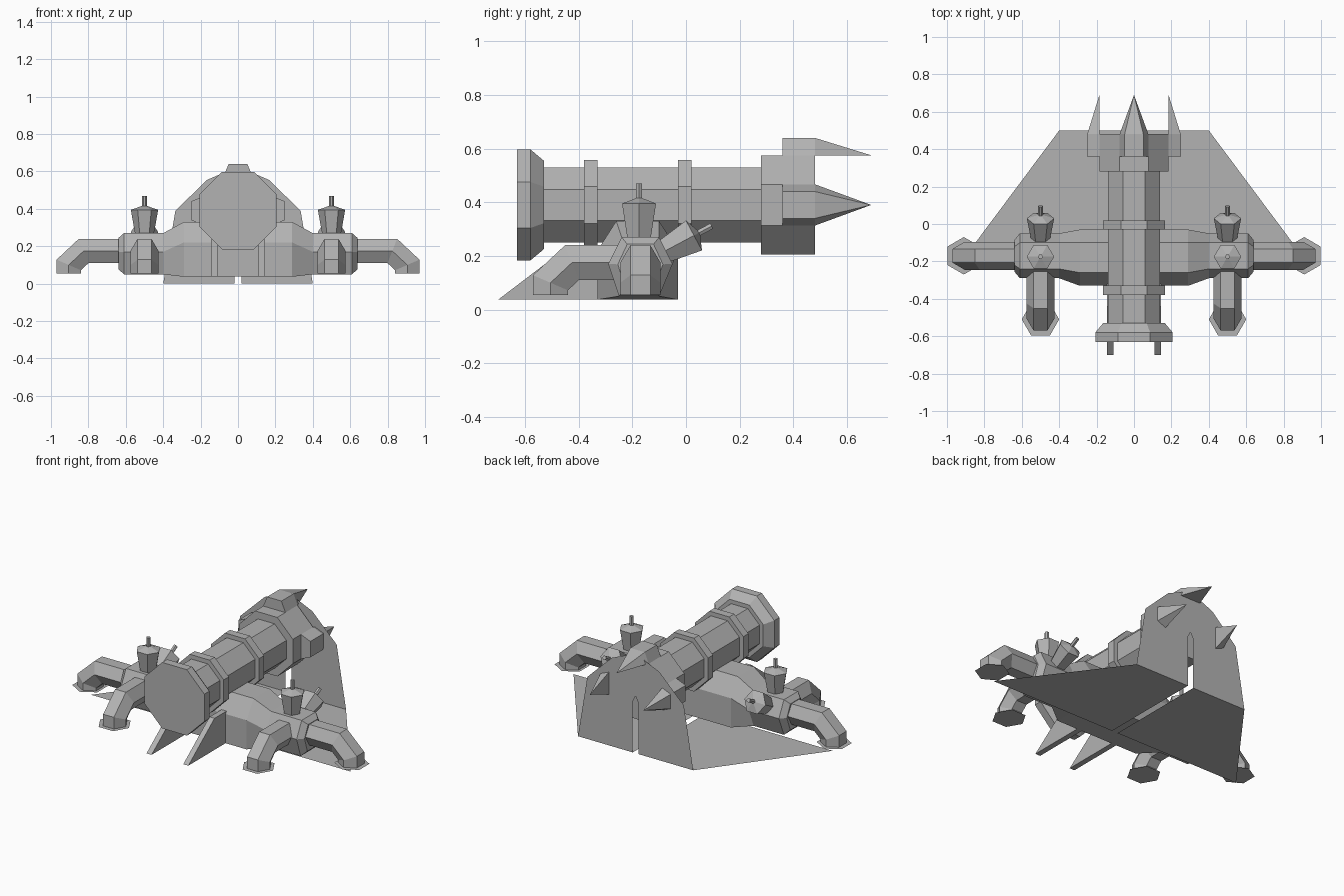
import bpy, bmesh
from math import cos, sin, pi, atan2
from mathutils import Vector, Matrix

cube = bpy.data.objects.get("Cube")
if cube:
    bpy.data.objects.remove(cube, do_unlink=True)

grey = bpy.data.materials.new("hull grey")
grey.use_nodes = True
tone = (0.45, 0.45, 0.45, 1)
grey.diffuse_color = tone
grey.node_tree.nodes["Principled BSDF"].inputs["Base Color"].default_value = tone


def loft(name, rings, caps=True):
    """Skin a list of equal-length point rings; a single ring gives a flat sheet."""
    bm = bmesh.new()
    loops = [[bm.verts.new(p) for p in ring] for ring in rings]
    for a, b in zip(loops, loops[1:]):
        for i in range(len(a)):
            j = (i + 1) % len(a)
            bm.faces.new((a[i], a[j], b[j], b[i]))
    if caps:
        bm.faces.new(loops[0])
        if len(loops) > 1:
            bm.faces.new(loops[-1])
    bmesh.ops.remove_doubles(bm, verts=bm.verts, dist=0.0005)
    bmesh.ops.recalc_face_normals(bm, faces=bm.faces)
    mesh = bpy.data.meshes.new(name)
    bm.to_mesh(mesh)
    bm.free()
    mesh.materials.append(grey)
    obj = bpy.data.objects.new(name, mesh)
    bpy.context.collection.objects.link(obj)
    return obj


def place(obj, loc, angle=0, axis='Z'):
    obj.data.transform(Matrix.Translation(loc) @ Matrix.Rotation(angle, 4, axis))


def circle(n, r, z, phase=0.0):
    return [(r * cos(2 * pi * i / n + phase), r * sin(2 * pi * i / n + phase), z) for i in range(n)]


AXIS_Z = 0.39


def octagon(y, apothem):
    r = apothem / cos(pi / 8)
    return [(r * cos(pi * (i + .5) / 4), y, AXIS_Z + r * sin(pi * (i + .5) / 4)) for i in range(8)]


def drum(name, *stations):
    loft(name, [octagon(y, a) for y, a in stations])


# Main hull along y, with collars, nose and tail
drum("main_hull", (-.56, .14), (.3, .14))
drum("front_collar", (-.38, .167), (-.33, .167))
drum("rear_collar", (-.03, .167), (.02, .167))
drum("nose", (-.63, .207), (-.58, .207), (-.53, .165))
drum("tail_drum", (.28, .185), (.48, .185))

# Three blocks with backward spikes around the tail
for name, turn in (("top", 0), ("left", pi / 2), ("right", -pi / 2)):
    block = [(-.077, 0), (.077, 0), (.05, .065), (-.05, .065)]
    rings = [[(x, y, .185 + h) for x, h in block] for y in (.36, .48)]
    rings.append([(0, .69, .185)] * 4)
    place(loft(name + "_tail_spike", rings), (0, 0, AXIS_Z), turn, 'Y')

# Central block and side arms in one loft across x
block = [(-.33, .037), (-.33, .22), (-.26, .33), (-.1, .33), (-.03, .22), (-.03, .037)]
arm = [(-.25, .05), (-.29, .17), (-.24, .27), (-.1, .27), (-.05, .17), (-.1, .05)]
tip = [(-.17 + (y + .17) * .7, .165 + (z - .165) * .75) for y, z in arm]
half = [(.29, block), (.4, arm), (.61, arm), (.64, tip)]
stations = [(-x, s) for x, s in reversed(half)] + half
loft("centre_block_and_arms", [[(x, y, z) for y, z in s] for x, s in stations])


def leg(name, loc, angle):
    """Hexagonal leg that runs outward, bends down and ends on a flat pad."""
    hexa = [(-.037, .065), (.037, .065), (.075, 0), (.037, -.065), (-.037, -.065), (-.075, 0)]
    path = [Vector(p) for p in ((0, .175), (.215, .175), (.295, .1), (.295, .055))]
    rings = []
    for i, p in enumerate(path):
        a = (p - path[i - 1]).normalized() if i else None
        b = (path[i + 1] - p).normalized() if i < 3 else None
        a, b = a or b, b or a
        t = (a + b).normalized()
        n = Vector((-t.y, t.x)) / max(t.dot(a), .5)
        rings.append([(p.x + n.x * h, w, p.y + n.y * h) for w, h in hexa])
    place(loft(name, rings), loc, angle)
    pad = loft(name + "_pad", [circle(6, .1, .055, pi / 2)])
    place(pad, (.3, 0, 0))
    place(pad, loc, angle)


def turret(name, loc, tilt):
    """Flared gun head with a pointed cap and a thin barrel."""
    head = loft(name + "_head", [circle(6, .05, 0), circle(6, .073, .13), circle(6, 0, .155)])
    barrel = loft(name + "_barrel", [circle(6, .013, .13), circle(6, .013, .205)])
    for part in (head, barrel):
        place(part, loc, tilt, 'X')


for side, s in (("left", 1), ("right", -1)):
    leg(side + "_side_leg", (s * .61, -.17, 0), 0 if s > 0 else pi)
    leg(side + "_front_leg", (s * .5, -.21, 0), -pi / 2)
    turret(side + "_upright_turret", (s * .5, -.175, .265), 0)
    turret(side + "_rear_turret", (s * .5, -.085, .215), -atan2(.88, .47))
    # Wedge prongs at the front
    wedge = [(-.7, .037), (-.44, .235), (-.3, .235), (-.3, .037)]
    loft(side + "_prong", [[(s * x, y, z) for y, z in wedge] for x in (.11, .145)])
    # Thin floor sheet, split along the middle
    floor = [(.02, .5), (.4, .5), (.9, -.17), (.02, -.17)]
    loft(side + "_floor_sheet", [[(s * x, y, 0) for x, y in floor]])

# Arched back sheet with a slit at the bottom
edge = [(.02, .32), (.02, 0), (.4, 0), (.335, .39), (.165, .555), (.06, .6)]
outline = [(0, .36)] + edge + [(-x, z) for x, z in reversed(edge)]
loft("back_sheet", [[(x, .5, z) for x, z in outline]])
